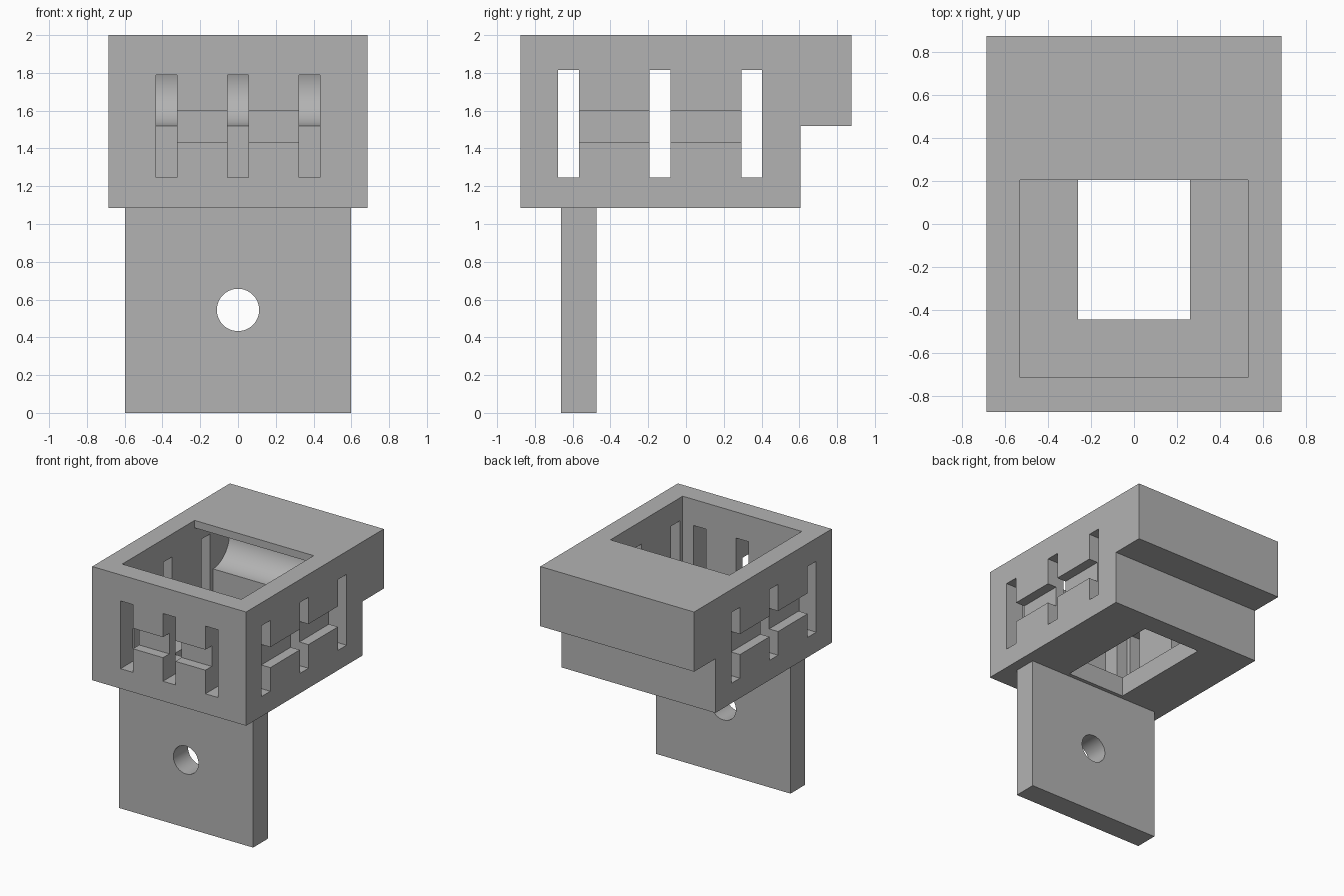
import bpy
import bmesh
from math import sin, cos, pi, radians
from mathutils import Matrix, Vector

old = bpy.data.objects.get("Cube")
if old:
    bpy.data.objects.remove(old, do_unlink=True)

grey = bpy.data.materials.new("plain grey")
grey.use_nodes = True
grey.diffuse_color = (0.45, 0.45, 0.45, 1)
grey.node_tree.nodes["Principled BSDF"].inputs["Base Color"].default_value = grey.diffuse_color


def finish(name, bm):
    bmesh.ops.recalc_face_normals(bm, faces=bm.faces[:])
    mesh = bpy.data.meshes.new(name)
    bm.to_mesh(mesh)
    bm.free()
    mesh.materials.append(grey)
    obj = bpy.data.objects.new(name, mesh)
    bpy.context.collection.objects.link(obj)
    return obj


def extrude_x(name, profile, half_width):
    """Sweep a (y, z) profile across the model's width."""
    bm = bmesh.new()
    face = bm.faces.new([bm.verts.new((-half_width, y, z)) for y, z in profile])
    new = bmesh.ops.extrude_face_region(bm, geom=[face])["geom"]
    verts = [v for v in new if isinstance(v, bmesh.types.BMVert)]
    bmesh.ops.translate(bm, verts=verts, vec=(2 * half_width, 0, 0))
    return finish(name, bm)


def box(name, x, y, z):
    """Box from (low, high) ranges."""
    ranges = (x, y, z)
    size = Vector([hi - lo for lo, hi in ranges])
    centre = Vector([(hi + lo) / 2 for lo, hi in ranges])
    bm = bmesh.new()
    bmesh.ops.create_cube(bm, size=1, matrix=Matrix.Translation(centre) @ Matrix.Diagonal(size).to_4x4())
    return finish(name, bm)


def cut(target, cutter):
    cutter.hide_render = True
    mod = target.modifiers.new("cut", "BOOLEAN")
    mod.operation = "DIFFERENCE"
    mod.solver = "EXACT"
    mod.object = cutter
    bpy.ops.object.select_all(action="DESELECT")
    bpy.context.view_layer.objects.active = target
    target.select_set(True)
    bpy.ops.object.modifier_apply(modifier=mod.name)
    bpy.data.objects.remove(cutter, do_unlink=True)


def smooth(obj):
    bpy.ops.object.select_all(action="DESELECT")
    bpy.context.view_layer.objects.active = obj
    obj.select_set(True)
    bpy.ops.object.shade_smooth_by_angle(angle=radians(30))


HALF, FRONT, BACK = 0.685, -0.875, 0.875
BASE, FLOOR, STEP, TOP = 1.085, 1.245, 1.52, 2.0
IN_HALF, IN_FRONT, IN_BACK, LIP = 0.53, -0.715, 0.44, 0.205

# Housing with the stepped overhang at the back
housing = extrude_x("housing", [(FRONT, BASE), (0.605, BASE), (0.605, STEP),
                                (BACK, STEP), (BACK, TOP), (FRONT, TOP)], HALF)

# Open cavity with a rounded pocket under the overhang
radius, steps = 0.21, 32
arc = [(IN_BACK + radius * cos(a), STEP + radius + radius * sin(a))
       for a in (-pi / 2 + pi * i / steps for i in range(steps + 1))]
cut(housing, extrude_x("cavity_cutter",
                       [(IN_FRONT, FLOOR), (IN_BACK, FLOOR)] + arc +
                       [(LIP, STEP + 2 * radius), (LIP, 2.2), (IN_FRONT, 2.2)], IN_HALF))

# Opening in the floor
cut(housing, box("floor_cutter", (-0.26, 0.26), (-0.445, IN_BACK), (1.0, 1.4)))

# Upright slots through the side and front walls
for y in (-0.6225, -0.1375, 0.3475):
    cut(housing, box("side_slot_cutter", (-1, 1), (y - 0.055, y + 0.055), (FLOOR, 1.815)))
for x in (-0.378, 0, 0.378):
    cut(housing, box("front_slot_cutter", (x - 0.055, x + 0.055), (-1, -0.6), (FLOOR, 1.79)))

# Shallow level grooves joining the slots
groove, depth = (1.435, 1.6), 0.08
cut(housing, box("front_groove_cutter", (-0.378, 0.378), (-1, FRONT + depth), groove))
for side in (-1, 1):
    xs = sorted((side, side * (HALF - depth)))
    cut(housing, box("side_groove_cutter", xs, (-0.6225, 0.3475), groove))
smooth(housing)

# Mounting tab with its screw hole
tab = box("mounting_tab", (-0.598, 0.598), (-0.662, -0.475), (0, BASE))
bm = bmesh.new()
bmesh.ops.create_cone(bm, cap_ends=True, segments=64, radius1=0.112, radius2=0.112, depth=1,
                      matrix=Matrix.Translation((0, -0.57, 0.545)) @ Matrix.Rotation(pi / 2, 4, "X"))
cut(tab, finish("hole_cutter", bm))
smooth(tab)
